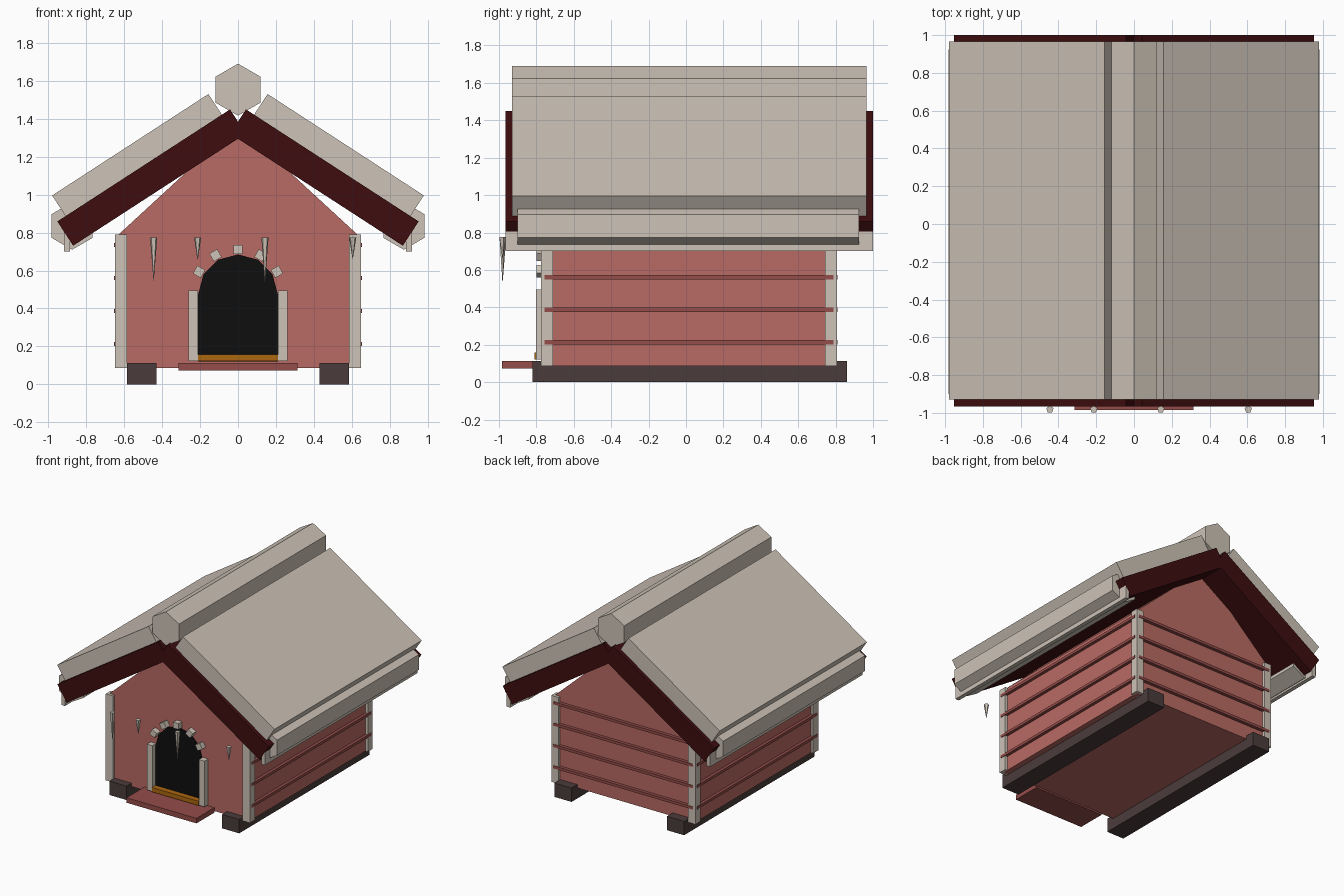
import bpy, bmesh, math

if "Cube" in bpy.data.objects:
    bpy.data.objects.remove(bpy.data.objects["Cube"])


def material(name, rgb):
    lin = [((c / 255 + 0.055) / 1.055) ** 2.4 if c > 10 else c / 255 / 12.92 for c in rgb]
    m = bpy.data.materials.new(name)
    m.diffuse_color = (*lin, 1)
    m.use_nodes = True
    m.node_tree.nodes["Principled BSDF"].inputs["Base Color"].default_value = m.diffuse_color
    return m


CREAM = material("weathered_cream", (205, 195, 183))
RED = material("wall_red", (185, 106, 99))
TRIM = material("dull_red", (148, 77, 74))
MAROON = material("dark_maroon", (62, 13, 15))
BROWN = material("skid_brown", (74, 60, 59))
BLACK = material("doorway_black", (14, 14, 14))
GOLD = material("sill_gold", (172, 102, 15))


def prism(name, pts, y0, y1, mat):
    """Extrude an x-z outline along y."""
    bm = bmesh.new()
    face = bm.faces.new([bm.verts.new((x, y0, z)) for x, z in pts])
    ext = bmesh.ops.extrude_face_region(bm, geom=[face])
    bmesh.ops.translate(bm, vec=(0, y1 - y0, 0),
                        verts=[v for v in ext["geom"] if isinstance(v, bmesh.types.BMVert)])
    bmesh.ops.recalc_face_normals(bm, faces=bm.faces)
    me = bpy.data.meshes.new(name)
    bm.to_mesh(me)
    bm.free()
    me.materials.append(mat)
    ob = bpy.data.objects.new(name, me)
    bpy.context.collection.objects.link(ob)
    return ob


def box(name, x0, x1, y0, y1, z0, z1, mat):
    return prism(name, [(x0, z0), (x1, z0), (x1, z1), (x0, z1)], y0, y1, mat)


def ngon(cx, cz, r, n, start):
    return [(cx + r * math.cos(start + i * math.tau / n),
             cz + r * math.sin(start + i * math.tau / n)) for i in range(n)]


def plank(p, q, t):
    """Outline of a sloping plank: top edge p (eave) to q (ridge), thickness t inward."""
    dx, dz = q[0] - p[0], q[1] - p[1]
    l = math.hypot(dx, dz)
    nx, nz = -dz / l * t, dx / l * t
    if nz > 0:
        nx, nz = -nx, -nz
    return [p, q, (q[0] + nx, q[1] + nz), (p[0] + nx, p[1] + nz)]


# House body and gable
box("house_body", -0.63, 0.63, -0.755, 0.785, 0.085, 0.79, RED)
prism("gable", [(-0.63, 0.79), (0.63, 0.79), (0, 1.37)], -0.755, 0.785, RED)

for s, side in ((-1, "left"), (1, "right")):
    # Ground skids
    box(side + "_skid", s * 0.43, s * 0.585, -0.82, 0.86, 0, 0.113, BROWN)
    # Corner posts
    box(side + "_front_post", s * 0.585, s * 0.65, -0.775, -0.71, 0.085, 0.79, CREAM)
    box(side + "_back_post", s * 0.585, s * 0.65, 0.743, 0.807, 0.085, 0.79, CREAM)
    # Roof deck, thick covering slab, eave log and fascia
    prism(side + "_roof_deck", plank((s * 0.953, 0.859), (s * 0.042, 1.45), 0.153),
          -0.965, 1.0, MAROON)
    prism(side + "_roof_slab", plank((s * 0.98, 0.996), (s * 0.156, 1.531), 0.14),
          -0.93, 0.965, CREAM)
    prism(side + "_eave_log", ngon(s * 0.875, 0.835, 0.125, 6, math.pi / 2),
          -0.9, 0.925, CREAM)
    box(side + "_fascia", s * 0.885, s * 0.918, -0.964, 0.999, 0.70, 0.805, CREAM)
    # Door jambs
    box(side + "_door_jamb", s * 0.21, s * 0.26, -0.803, -0.75, 0.122, 0.495, CREAM)

# Ridge log
prism("ridge_log", ngon(0, 1.554, 0.137, 6, math.pi / 2), -0.93, 0.965, CREAM)

# Siding battens on the sides and back
for i in range(4):
    z = 0.213 + i * 0.174
    for s in (-1, 1):
        box("side_batten", s * 0.60, s * 0.654, -0.757, 0.788, z - 0.011, z + 0.011, TRIM)
    box("back_batten", -0.63, 0.63, 0.76, 0.811, z - 0.011, z + 0.011, TRIM)

# Arched doorway
arch = [(0.21 * math.cos(i * math.pi / 6), 0.475 + 0.21 * math.sin(i * math.pi / 6))
        for i in range(7)]
prism("doorway", arch + [(-0.21, 0.12), (0.21, 0.12)], -0.764, -0.756, BLACK)
for i in range(1, 6):
    a = i * math.pi / 6
    prism("arch_block", ngon(0.237 * math.cos(a), 0.475 + 0.237 * math.sin(a),
                             0.034, 4, a + math.pi / 4), -0.8, -0.75, CREAM)
box("door_sill", -0.21, 0.21, -0.81, -0.75, 0.122, 0.158, GOLD)
box("front_step", -0.315, 0.315, -0.985, -0.75, 0.072, 0.113, TRIM)

# Icicles hanging at the front
for x, tip in ((-0.445, 0.548), (-0.213, 0.657), (0.142, 0.537), (0.605, 0.662)):
    h = 0.775 - tip
    bpy.ops.mesh.primitive_cone_add(vertices=5, radius1=0.001, radius2=0.02, depth=h,
                                    location=(x, -0.981, tip + h / 2))
    ob = bpy.context.object
    ob.name = "icicle"
    ob.data.materials.append(CREAM)
